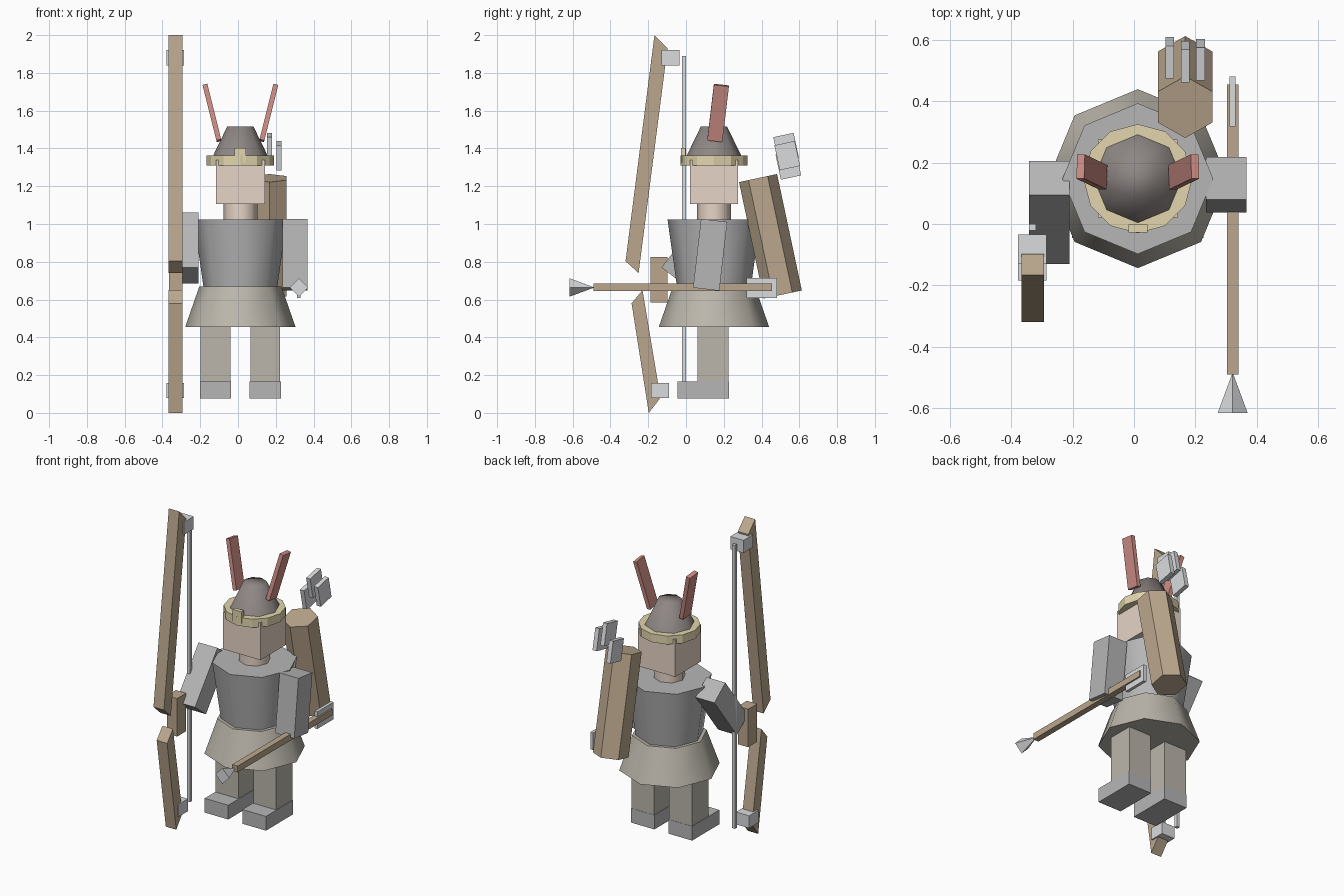
import bpy
from math import sin, cos, pi, radians

if "Cube" in bpy.data.objects:
    bpy.data.objects.remove(bpy.data.objects["Cube"])

CX, CY = 0.0125, 0.148  # body axis


def material(name, rgb):
    m = bpy.data.materials.new(name)
    m.diffuse_color = (*rgb, 1)
    m.use_nodes = True
    m.node_tree.nodes["Principled BSDF"].inputs["Base Color"].default_value = m.diffuse_color
    return m


WOOD = material("wood", (0.50, 0.39, 0.27))
SKIN = material("skin", (0.80, 0.66, 0.57))
GOLD = material("gold", (0.76, 0.67, 0.42))
DARK = material("dark_metal", (0.27, 0.24, 0.23))
RED = material("red", (0.62, 0.27, 0.24))
CLOTH = material("cloth", (0.50, 0.47, 0.41))
STEEL = material("steel", (0.70, 0.71, 0.73))
ARMOUR = material("armour", (0.47, 0.47, 0.47))


def make(name, verts, faces, mat, loc=(0, 0, 0), rot=(0, 0, 0), smooth=0):
    me = bpy.data.meshes.new(name)
    me.from_pydata(verts, [], faces)
    me.materials.append(mat)
    ob = bpy.data.objects.new(name, me)
    bpy.context.collection.objects.link(ob)
    ob.location = loc
    ob.rotation_euler = [radians(a) for a in rot]
    if smooth:
        bpy.ops.object.select_all(action='DESELECT')
        ob.select_set(True)
        bpy.context.view_layer.objects.active = ob
        bpy.ops.object.shade_smooth_by_angle(angle=radians(smooth))
    return ob


def frustum(name, r0, r1, h, n, mat, loc, rot=(0, 0, 0), smooth=0):
    """Closed n-sided frustum from z=0 (r0) to z=h (r1), first vertex on +y."""
    verts = [(r * sin(2 * pi * i / n), r * cos(2 * pi * i / n), z)
             for r, z in ((r0, 0), (r1, h)) for i in range(n)]
    faces = [((i + 1) % n, i, n + i, n + (i + 1) % n) for i in range(n)]
    faces += [tuple(range(n)), tuple(reversed(range(n, 2 * n)))]
    return make(name, verts, faces, mat, loc, rot, smooth)


def side_prism(name, outline, x0, x1, mat):
    """Extrude a counter-clockwise (y, z) outline from x0 to x1."""
    n = len(outline)
    verts = [(x, y, z) for x in (x0, x1) for y, z in outline]
    faces = [(i, (i + 1) % n, n + (i + 1) % n, n + i) for i in range(n)]
    faces += [tuple(reversed(range(n))), tuple(range(n, 2 * n))]
    return make(name, verts, faces, mat)


def box(name, size, loc, mat, rot=(0, 0, 0)):
    x, y, z = (s / 2 for s in size)
    verts = [(a, b, c) for a in (-x, x) for b in (-y, y) for c in (-z, z)]
    faces = [(0, 1, 3, 2), (4, 6, 7, 5), (0, 4, 5, 1),
             (2, 3, 7, 6), (0, 2, 6, 4), (1, 5, 7, 3)]
    return make(name, verts, faces, mat, loc, rot)


# Legs, feet and horns, mirrored about the body axis
for side, s in (("left", -1), ("right", 1)):
    box(side + "_leg", (0.158, 0.165, 0.34), (CX + s * 0.132, 0.143, 0.33), CLOTH)
    box(side + "_foot", (0.165, 0.272, 0.09), (CX + s * 0.132, 0.091, 0.12), ARMOUR)
    box(side + "_horn", (0.026, 0.08, 0.305), (CX + s * 0.15, 0.17, 1.588), RED,
        (-6.6, s * 14, 0))

# Body
frustum("skirt", 0.292, 0.217, 0.215, 8, CLOTH, (CX, CY, 0.455), smooth=50)
frustum("torso", 0.196, 0.246, 0.355, 8, ARMOUR, (CX, CY, 0.67), smooth=50)
frustum("neck", 0.09, 0.09, 0.09, 8, SKIN, (CX, CY, 1.02), smooth=50)
box("head", (0.26, 0.255, 0.235), (CX, CY, 1.2225), SKIN)

# Helmet
frustum("helmet_band", 0.178, 0.178, 0.053, 12, GOLD, (CX, CY, 1.31))
frustum("helmet_dome", 0.155, 0.07, 0.175, 8, DARK, (CX, CY, 1.34), smooth=80)
box("brow_plate", (0.062, 0.025, 0.075), (CX, -0.0145, 1.364), GOLD)

# Arms
box("left_arm", (0.132, 0.139, 0.367), (-0.276, 0.0375, 0.8725), ARMOUR, (-37.8, 0, 0))
box("right_arm", (0.132, 0.14, 0.367), (0.301, 0.128, 0.837), ARMOUR, (-6.6, 0, 0))

# Bow
side_prism("upper_limb", [(-0.167, 2.0), (-0.32, 0.803), (-0.251, 0.74), (-0.098, 1.93)],
           -0.367, -0.294, WOOD)
side_prism("lower_limb", [(-0.23, 0.65), (-0.288, 0.58), (-0.197, 0.0), (-0.135, 0.08)],
           -0.367, -0.294, WOOD)
box("bow_grip", (0.072, 0.09, 0.24), (-0.33, -0.143, 0.705), WOOD)
box("upper_bow_tip", (0.092, 0.096, 0.08), (-0.332, -0.082, 1.88), STEEL)
box("lower_bow_tip", (0.092, 0.094, 0.078), (-0.332, -0.138, 0.118), STEEL)
box("bow_string", (0.022, 0.022, 1.79), (-0.331, -0.011, 0.995), STEEL)

# Arrow held in the hand
box("arrow_shaft", (0.038, 0.945, 0.04), (0.322, -0.018, 0.664), WOOD)
frustum("arrow_head", 0.049, 0.001, 0.13, 4, STEEL, (0.322, -0.617, 0.664), (-90, 0, 0))
box("arrow_vane", (0.02, 0.162, 0.108), (0.322, 0.4, 0.661), STEEL)

# Quiver with three feathered arrow ends
q = radians(12)
frustum("quiver", 0.103, 0.103, 0.63, 6, WOOD,
        (0.167, 0.447 + 0.315 * sin(q), 0.935 - 0.315 * cos(q)), (12, 0, 0))
for i, (x, y, z) in enumerate(((0.116, 0.542, 1.312), (0.167, 0.53, 1.405),
                               (0.217, 0.536, 1.362))):
    box(f"quiver_feather_{i + 1}", (0.028, 0.11, 0.135), (x, y, z), STEEL, (12, 0, 0))
